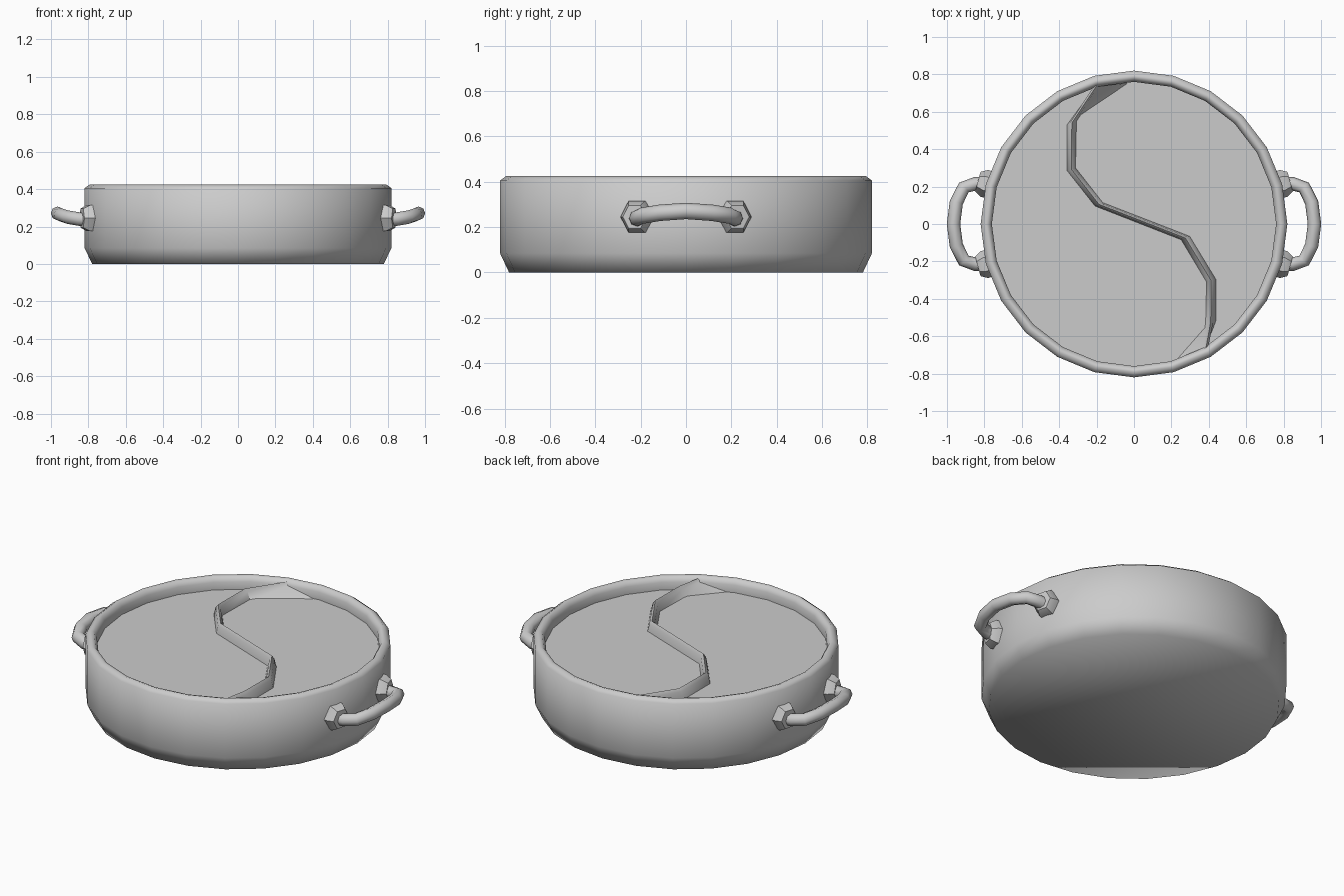
import bpy, bmesh, math
from mathutils import Vector

if "Cube" in bpy.data.objects:
    bpy.data.objects.remove(bpy.data.objects["Cube"])

metal = bpy.data.materials.new("grey metal")
metal.diffuse_color = (0.6, 0.6, 0.6, 1)
metal.use_nodes = True
metal.node_tree.nodes["Principled BSDF"].inputs["Base Color"].default_value = metal.diffuse_color


def finish(name, bm, angle):
    bmesh.ops.recalc_face_normals(bm, faces=bm.faces)
    me = bpy.data.meshes.new(name)
    bm.to_mesh(me)
    bm.free()
    me.materials.append(metal)
    ob = bpy.data.objects.new(name, me)
    bpy.context.collection.objects.link(ob)
    bpy.ops.object.select_all(action='DESELECT')
    ob.select_set(True)
    bpy.context.view_layer.objects.active = ob
    bpy.ops.object.shade_smooth_by_angle(angle=math.radians(angle))
    return ob


def loft(bm, rings, closed=True, caps=True):
    """Bridge a list of equally long point rings."""
    vs = [[bm.verts.new(p) for p in r] for r in rings]
    n = len(vs[0])
    for a, b in zip(vs, vs[1:]):
        for i in range(n if closed else n - 1):
            j = (i + 1) % n
            bm.faces.new((a[i], a[j], b[j], b[i]))
    if caps:
        bm.faces.new(vs[0])
        bm.faces.new(vs[-1])


# Pot: turned shell with chamfered foot, rounded rim and raised inner floor
FLOOR, SIDES = 0.35, 24
profile = [(0.78, 0), (0.82, 0.085), (0.82, 0.405), (0.793, 0.425),
           (0.775, 0.42), (0.76, 0.395), (0.76, FLOOR)]
bm = bmesh.new()
loft(bm, [[(r * math.cos(2 * math.pi * i / SIDES), r * math.sin(2 * math.pi * i / SIDES), z)
           for i in range(SIDES)] for r, z in profile])
finish("pot", bm, 68)

# Divider: S-shaped ridge with flared ends, left and right foot lines
left = [(-0.21, 0.735), (-0.36, 0.53), (-0.36, 0.285), (-0.21, 0.095),
        (0.25, -0.085), (0.385, -0.31), (0.38, -0.53), (0.20, -0.735)]
right = [(0.0, 0.755), (-0.305, 0.55), (-0.31, 0.30), (-0.165, 0.115),
         (0.30, -0.065), (0.44, -0.295), (0.44, -0.52), (0.39, -0.65)]
ridge_ends = {0: Vector((-0.20, 0.74)), 7: Vector((0.385, -0.66))}
bm = bmesh.new()
rings = []
for k, (a, b) in enumerate(zip(left, right)):
    a, b = Vector(a), Vector(b)
    mid = ridge_ends.get(k, (a + b) / 2)
    across = (b - a).normalized() * 0.014
    rings.append([(*a, FLOOR - 0.01), (*(mid - across), 0.395), (*mid, 0.412),
                  (*(mid + across), 0.395), (*b, FLOOR - 0.01)])
loft(bm, rings, closed=False, caps=False)
finish("divider", bm, 50)

# Handles: swept loop on each side with two hexagonal mounts
half = [(0.79, 0.215, 0.235), (0.85, 0.215, 0.24), (0.91, 0.195, 0.25),
        (0.95, 0.115, 0.263), (0.965, 0.0, 0.271)]
path = [Vector(p) for p in half] + [Vector((x, -y, z)) for x, y, z in half[-2::-1]]

for side, label in ((1, "right"), (-1, "left")):
    bm = bmesh.new()
    rings = []
    for i, p in enumerate(path):
        t = (path[min(i + 1, len(path) - 1)] - path[max(i - 1, 0)]).normalized()
        u = t.cross(Vector((0, 0, 1))).normalized()
        w = u.cross(t)
        ring = []
        for k in range(8):
            q = 2 * math.pi * k / 8
            v = p + (u * math.cos(q) + w * math.sin(q)) * 0.036
            ring.append((v.x * side, v.y, v.z))
        rings.append(ring)
    loft(bm, rings)
    finish(label + "_handle", bm, 60)

    for s, end in ((1, "back"), (-1, "front")):
        bm = bmesh.new()
        out = Vector((math.cos(0.265), s * math.sin(0.265), 0))
        tan = Vector((-out.y, out.x, 0))
        rings = []
        for dist, rad in ((0.77, 0.074), (0.83, 0.074), (0.865, 0.054)):
            ring = []
            for k in range(6):
                q = 2 * math.pi * k / 6
                v = out * dist + tan * rad * math.cos(q)
                ring.append((v.x * side, v.y, 0.245 + rad * 1.08 * math.sin(q)))
            rings.append(ring)
        loft(bm, rings)
        finish(label + "_" + end + "_mount", bm, 35)
